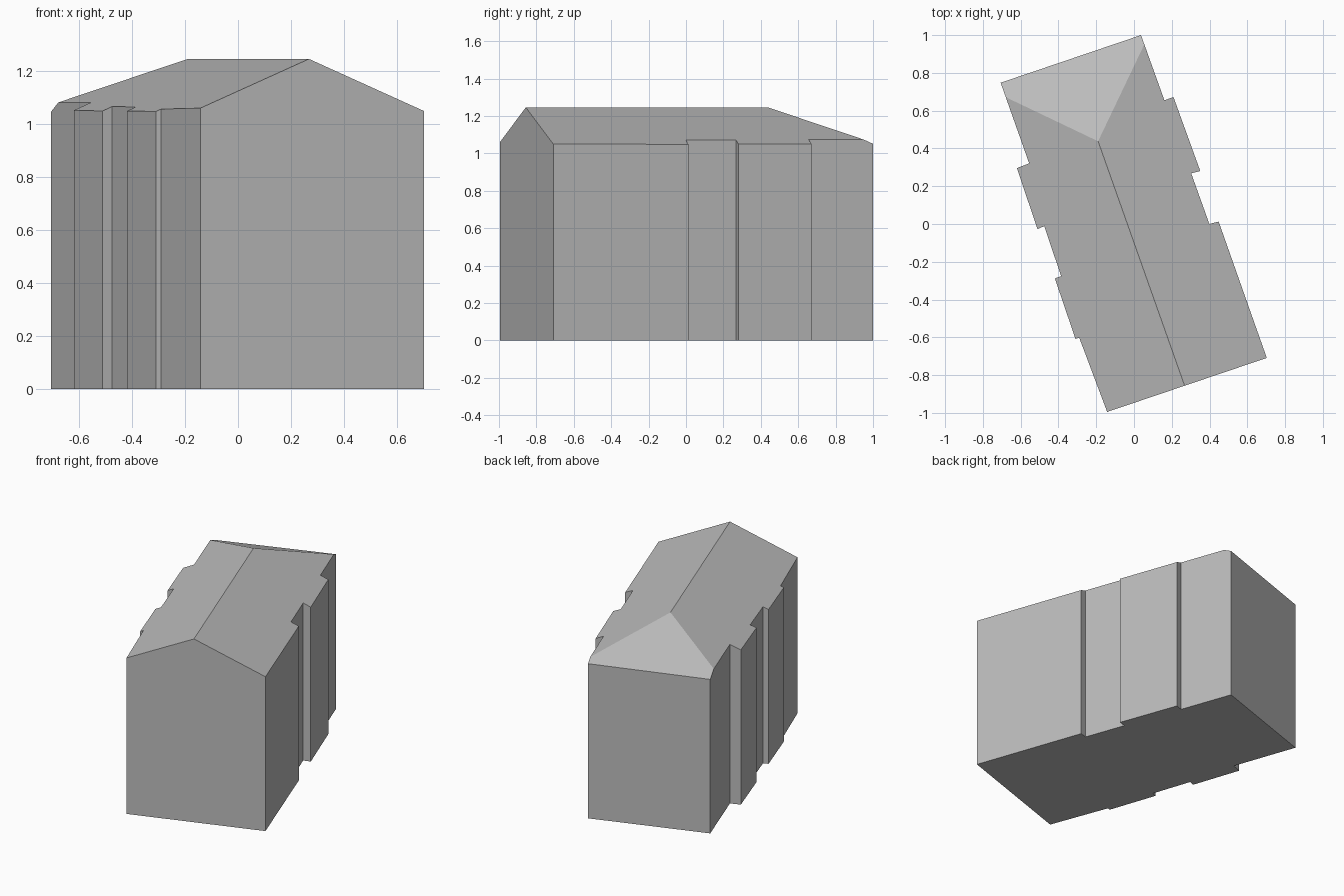
import bpy
import bmesh
from mathutils import Vector

cube = bpy.data.objects.get("Cube")
if cube:
    bpy.data.objects.remove(cube, do_unlink=True)

# One plain grey for walls and roof
grey = bpy.data.materials.new("plain_grey")
grey.use_nodes = True
colour = (0.5, 0.5, 0.5, 1)
grey.diffuse_color = colour
grey.node_tree.nodes["Principled BSDF"].inputs["Base Color"].default_value = colour

# Footprint, counterclockwise from the front right corner
footprint = [
    (-0.142, -0.995), (0.703, -0.709),
    (0.448, 0.013), (0.399, 0.0), (0.303, 0.268), (0.351, 0.28),
    (0.209, 0.672), (0.161, 0.655), (0.037, 1.0),
    (-0.706, 0.748), (-0.555, 0.321), (-0.62, 0.296),
    (-0.511, -0.027), (-0.475, -0.011), (-0.386, -0.276),
    (-0.419, -0.288), (-0.31, -0.608), (-0.29, -0.602),
]

# Ridge ends and the pitch shared by all roof slopes
ridge_front = Vector((0.268, -0.856, 1.246))
ridge_back = Vector((-0.19, 0.438, 1.246))
pitch = 0.429
along = (ridge_back - ridge_front).normalized()
across = Vector((along.y, -along.x, 0))

# Extrude the walls taller than the roof
bm = bmesh.new()
base = bm.faces.new([bm.verts.new((x, y, 0)) for x, y in footprint])
top = bmesh.ops.extrude_face_region(bm, geom=[base], use_keep_orig=True)
bmesh.ops.translate(bm, vec=(0, 0, 2.2),
                    verts=[v for v in top["geom"] if isinstance(v, bmesh.types.BMVert)])
bmesh.ops.recalc_face_normals(bm, faces=bm.faces)

# Slice the two side slopes and the back hip, closing each cut
for outward in (across, -across, along):
    normal = outward * pitch + Vector((0, 0, 1))
    cut = bmesh.ops.bisect_plane(
        bm, geom=bm.verts[:] + bm.edges[:] + bm.faces[:], dist=1e-5,
        plane_co=ridge_back, plane_no=normal, clear_outer=True)
    rim = [e for e in bm.edges if e.is_boundary]
    bmesh.ops.holes_fill(bm, edges=rim, sides=0)
bmesh.ops.recalc_face_normals(bm, faces=bm.faces)

mesh = bpy.data.meshes.new("house_body")
bm.to_mesh(mesh)
bm.free()
mesh.materials.append(grey)
house = bpy.data.objects.new("house_body", mesh)
bpy.context.collection.objects.link(house)
